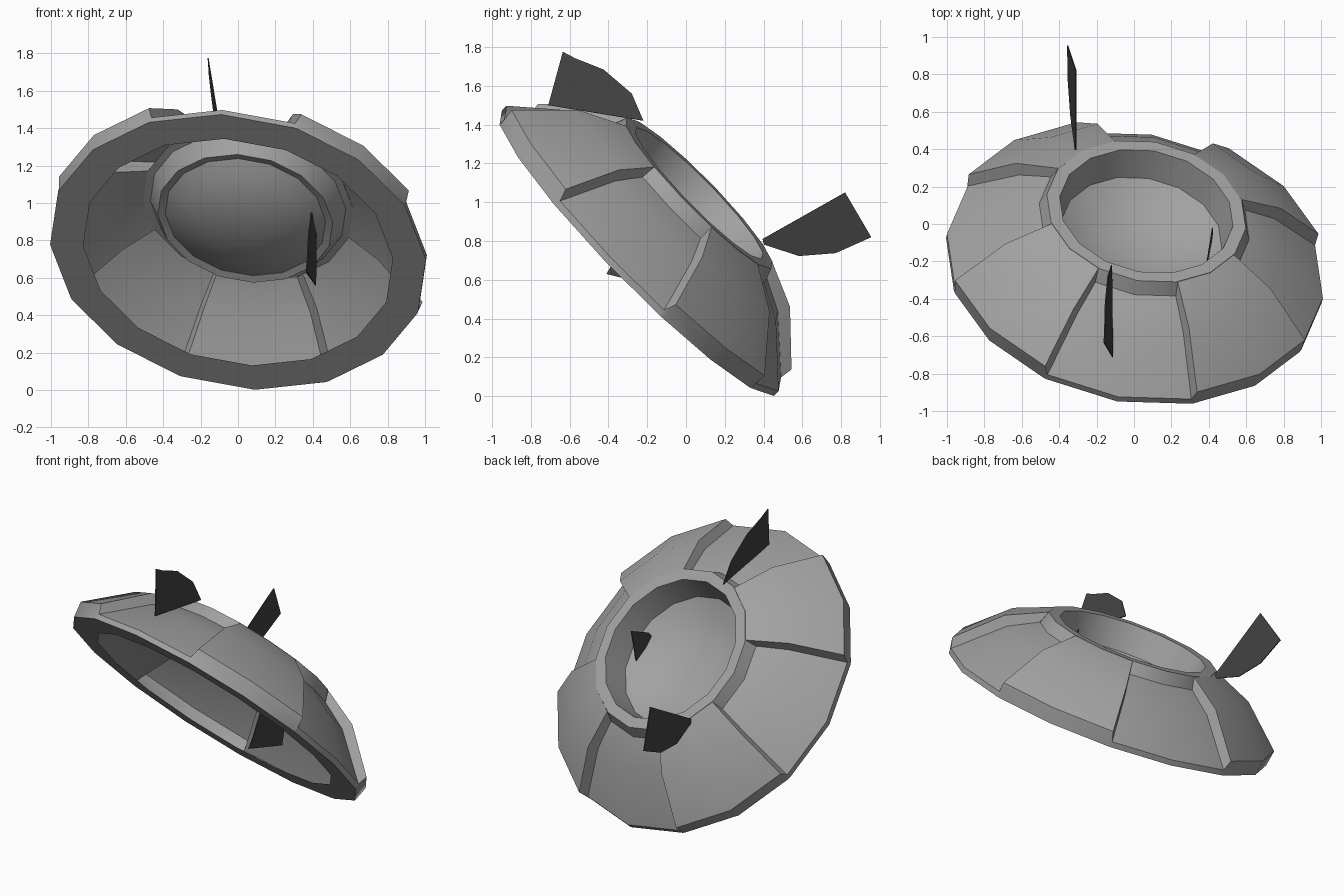
import bpy, bmesh, math
from mathutils import Vector

if "Cube" in bpy.data.objects:
    bpy.data.objects.remove(bpy.data.objects["Cube"])

# Tilted frame of the saucer: centre of the base, axis and two in-plane directions
CENTRE = Vector((0.0, -0.248, 0.737))
BACK = Vector((0.09, 0.70, -0.735)).normalized()
SIDE = Vector((1.0, -0.17, -0.04))
SIDE = (SIDE - SIDE.dot(BACK) * BACK).normalized()
AXIS = SIDE.cross(BACK).normalized()


def at(angle, r, h):
    return CENTRE + r * (math.cos(angle) * BACK + math.sin(angle) * SIDE) + h * AXIS


def material(name, rgb):
    m = bpy.data.materials.new(name)
    m.diffuse_color = (*rgb, 1)
    m.use_nodes = True
    m.node_tree.nodes["Principled BSDF"].inputs["Base Color"].default_value = m.diffuse_color
    return m


HULL = material("hull grey", (0.36, 0.36, 0.36))
DARK = material("fin charcoal", (0.055, 0.055, 0.055))


def finish(name, bm, mat, smooth=30):
    bmesh.ops.recalc_face_normals(bm, faces=bm.faces)
    me = bpy.data.meshes.new(name)
    bm.to_mesh(me)
    bm.free()
    me.materials.append(mat)
    ob = bpy.data.objects.new(name, me)
    bpy.context.collection.objects.link(ob)
    bpy.ops.object.select_all(action='DESELECT')
    ob.select_set(True)
    bpy.context.view_layer.objects.active = ob
    if smooth:
        bpy.ops.object.shade_smooth_by_angle(angle=math.radians(smooth))
    return ob


def sweep(bm, columns, closed=True):
    """Join (angle, profile) columns into a ring around the axis."""
    rings = [[bm.verts.new(at(a, r, h)) for r, h in prof] for a, prof in columns]
    n = len(rings[0])
    for i, ring in enumerate(rings):
        nxt = rings[(i + 1) % len(rings)]
        for j in range(n if closed else n - 1):
            k = (j + 1) % n
            bm.faces.new((ring[j], ring[k], nxt[k], nxt[j]))
    return rings


STEP = math.tau / 16

# Hull sheet: flat base ring, rim and eight panels, alternately raised and sunken
raised = [(0.84, 0), (1.02, 0), (1.035, 0.10), (0.785, 0.335), (0.54, 0.445)]
sunken = [(0.84, 0), (1.02, 0), (1.02, 0.035), (0.75, 0.278), (0.57, 0.37)]
columns = []
for p in range(8):
    high = p % 2 == 0
    inset = math.radians(1.0 if high else 0.0)
    start = (2 * p + 1) * STEP
    for a in (start + inset, start + STEP, start + 2 * STEP - inset):
        columns.append((a, raised if high else sunken))
bm = bmesh.new()
sweep(bm, columns, closed=False)
finish("hull_shell", bm, HULL)

# Collar around the top opening
collar = [(0.54, 0.447), (0.47, 0.447), (0.435, 0.27), (0.475, 0.26),
          (0.53, 0.365), (0.57, 0.368)]
bm = bmesh.new()
sweep(bm, [(i * STEP, collar) for i in range(16)])
finish("collar", bm, HULL)

# Shallow bowl closing the opening
bowl = [(0.44, 0.275), (0.34, 0.215), (0.22, 0.175), (0.11, 0.155)]
bm = bmesh.new()
rings = sweep(bm, [(i * STEP, bowl) for i in range(16)], closed=False)
tip = bm.verts.new(at(0, 0, 0.15))
for i in range(16):
    bm.faces.new((rings[i][-1], rings[(i + 1) % 16][-1], tip))
finish("bowl", bm, HULL, 40)


# Thin fins: inner root, outer root and outer tip, with a bowed free edge
def fin(name, inner, outer, tip, bow=((0.92, -0.06), (0.80, -0.26), (0.45, -0.26))):
    i, o, t = Vector(inner), Vector(outer), Vector(tip)
    pts = [i, o, t] + [i + s * (t - i) + k * (o - i) for s, k in bow]
    n = (o - i).cross(t - i).normalized() * 0.003
    bm = bmesh.new()
    a = [bm.verts.new(p + n) for p in pts]
    b = [bm.verts.new(p - n) for p in pts]
    bm.faces.new(a)
    bm.faces.new(b[::-1])
    for j in range(len(pts)):
        k = (j + 1) % len(pts)
        bm.faces.new((a[j], b[j], b[k], a[k]))
    finish(name, bm, DARK, 0)


fin("upper_fin", (-0.12, -0.22, 1.42), (-0.115, -0.71, 1.50), (-0.16, -0.635, 1.775))
fin("rear_fin", (-0.31, 0.395, 0.81), (-0.31, 0.82, 1.05), (-0.355, 0.955, 0.82),
    ((0.93, -0.34), (0.63, -0.39), (0.10, -0.12)))
fin("inner_fin", (0.42, -0.02, 1.04), (0.415, -0.13, 0.56), (0.365, -0.41, 0.63))
